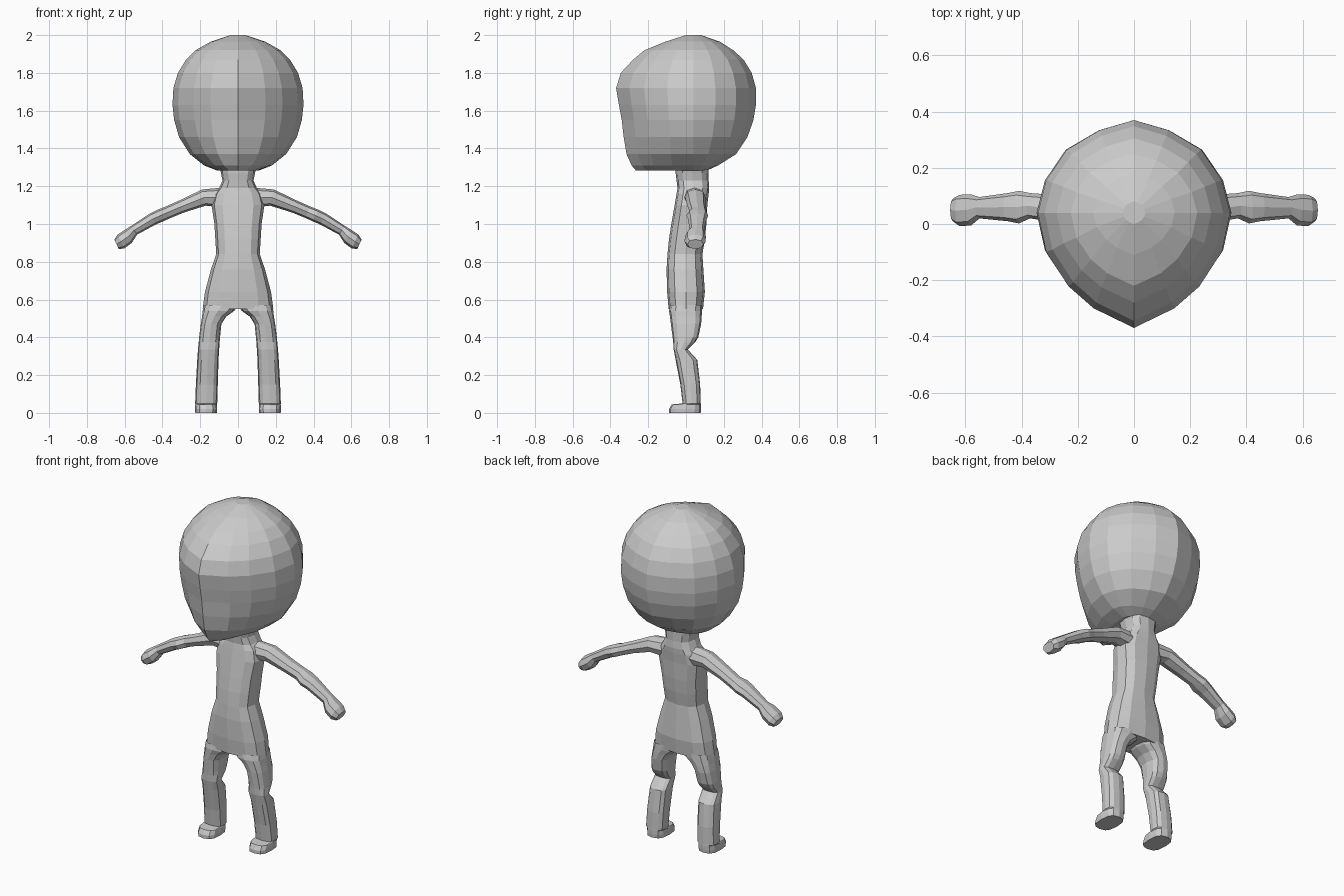
import bpy, bmesh
from math import cos, sin, pi, copysign
from mathutils import Vector


def oval(n, e):
    """Unit super-ellipse with n corners; a higher e is boxier."""
    p = lambda v: copysign(abs(v) ** (2 / e), v) if abs(v) > 1e-6 else 0
    return [(p(cos(2 * pi * i / n)), p(sin(2 * pi * i / n))) for i in range(n)]


def loft(name, rings, cap_first, cap_last, mirror=False):
    """Skin a list of equal-sized point rings with flat faces."""
    bm = bmesh.new()
    vr = [[bm.verts.new(p) for p in r] for r in rings]
    n = len(vr[0])
    for a, b in zip(vr, vr[1:]):
        for i in range(n):
            j = (i + 1) % n
            bm.faces.new((a[i], a[j], b[j], b[i]))
    if cap_first:
        bm.faces.new(vr[0])
    if cap_last:
        bm.faces.new(vr[-1])
    bmesh.ops.recalc_face_normals(bm, faces=bm.faces)
    me = bpy.data.meshes.new(name)
    bm.to_mesh(me)
    bm.free()
    ob = bpy.data.objects.new(name, me)
    bpy.context.collection.objects.link(ob)
    if mirror:
        ob.modifiers.new("mirror", 'MIRROR')
    return ob


def level(shape, z, x0, x1, yf, yb, ymid=None):
    """Horizontal ring of the given shape between x and y limits."""
    cy = (yf + yb) / 2 if ymid is None else ymid
    return [((x0 + x1) / 2 + u * (x1 - x0) / 2,
             cy + v * ((yb - cy) if v > 0 else (cy - yf)), z) for u, v in shape]


# Head: outline pointed along the centre line, front to back
half = [(0, -1), (.42, -.83), (.68, -.64), (.914, -.34), (1, 0),
        (.914, .35), (.70, .68), (.36, .89), (0, 1)]
outline = half + [(-u, v) for u, v in half[-2:0:-1]]
head = [(1.283, .11, -.265, .11), (1.31, .18, -.288, .17), (1.37, .255, -.315, .265),
        (1.46, .312, -.33, .325), (1.55, .338, -.34, .357), (1.63, .347, -.355, .37),
        (1.72, .342, -.37, .37), (1.80, .318, -.345, .348), (1.87, .275, -.28, .305),
        (1.92, .225, -.22, .25), (1.965, .145, -.11, .18), (2.0, .04, .0, .08)]
loft("head", [level(outline, z, -w, w, f, b, .04) for z, w, f, b in head], True, True)

# Neck and torso
torso = [(1.29, .095, -.055, .12), (1.27, .09, -.055, .12), (1.23, .082, -.05, .12),
         (1.19, .10, -.045, .123), (1.16, .125, -.05, .12), (1.10, .14, -.06, .113),
         (1.0, .125, -.078, .108), (.92, .12, -.09, .10), (.84, .115, -.098, .087),
         (.76, .143, -.103, .092), (.64, .175, -.10, .10), (.55, .187, -.092, .09)]
loft("torso", [level(oval(12, 2.6), z, -w, w, f, b) for z, w, f, b in torso], False, True)

# Legs with knee notch behind and foot
leg = [(.57, 0, .182, -.085, .085), (.54, .02, .187, -.09, .085), (.51, .062, .19, -.085, .083),
       (.47, .088, .197, -.08, .08), (.40, .095, .206, -.071, .065), (.375, .097, .208, -.068, .05),
       (.335, .10, .212, -.065, .01), (.28, .103, .216, -.055, .06), (.15, .107, .223, -.03, .075),
       (.05, .11, .227, -.018, .078), (.045, .112, .226, -.075, .08),
       (.02, .11, .228, -.09, .08), (0, .112, .226, -.09, .078)]
loft("leg", [level(oval(12, 2.8), *r) for r in leg], False, True, mirror=True)

# Arms and hands: centre x, y, z, half height, half depth
arm = [(.09, .045, 1.14, .052, .055), (.18, .05, 1.14, .044, .055), (.30, .057, 1.092, .034, .048),
       (.37, .065, 1.062, .033, .045), (.41, .06, 1.045, .034, .058), (.45, .06, 1.027, .033, .05),
       (.55, .058, .967, .028, .038), (.58, .05, .935, .04, .055),
       (.62, .048, .907, .041, .056), (.643, .05, .893, .028, .042)]
rings = []
for i, (x, y, z, h, d) in enumerate(arm):
    a, b = arm[max(i - 1, 0)], arm[min(i + 1, len(arm) - 1)]
    up = Vector((a[2] - b[2], 0, b[0] - a[0])).normalized()
    if i > 6:
        up = Vector((.42, 0, .9))
    rings.append([Vector((x, y + u * d, z)) + up * (v * h) for u, v in oval(8, 2.3)])
loft("arm", rings, False, True, mirror=True)
